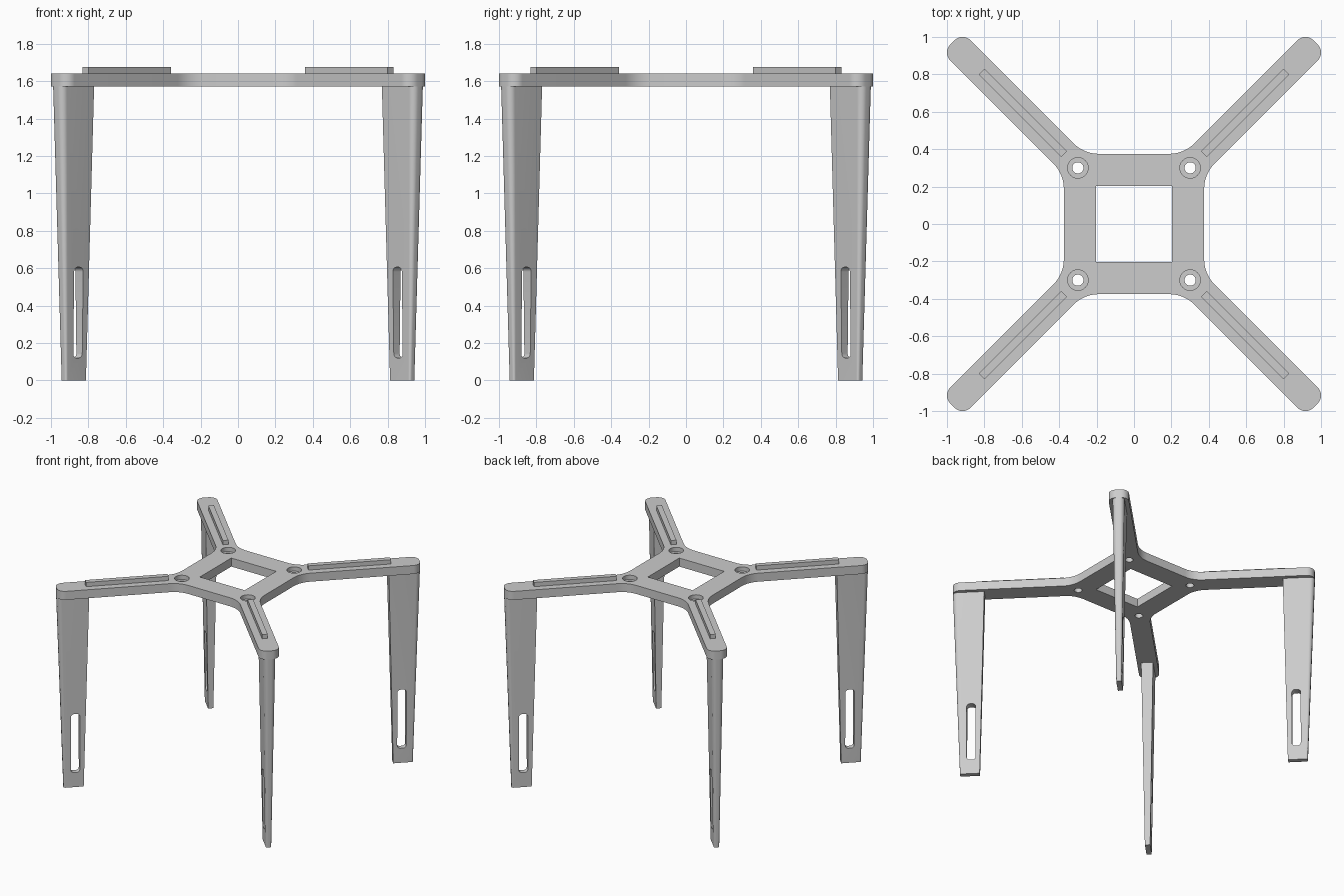
import bpy, bmesh, math
from mathutils import Vector, Matrix

if "Cube" in bpy.data.objects:
    bpy.data.objects.remove(bpy.data.objects["Cube"], do_unlink=True)

PLATE_LOW, PLATE_TOP = 1.57, 1.64
ARM_HALF, TIP = 0.0765, 1.373

grey = bpy.data.materials.new("plain grey")
grey.use_nodes = True
GREY = (0.604, 0.604, 0.604, 1)
grey.diffuse_color = GREY
grey.node_tree.nodes["Principled BSDF"].inputs["Base Color"].default_value = GREY


def rounded(corners, steps=8):
    """Closed outline from (x, y, radius) corners; zero radius stays sharp."""
    pts = [Vector((x, y, 0)) for x, y, r in corners]
    out = []
    for i, p in enumerate(pts):
        r = corners[i][2]
        if not r:
            out.append(p)
            continue
        a = (pts[i - 1] - p).normalized()
        b = (pts[(i + 1) % len(pts)] - p).normalized()
        half = a.angle(b) / 2
        centre = p + (a + b).normalized() * r / math.sin(half)
        start = (p + a * r / math.tan(half) - centre).normalized()
        end = (p + b * r / math.tan(half) - centre).normalized()
        out += [centre + start.slerp(end, k / steps) * r for k in range(steps + 1)]
    return out


def loft(name, low, high, z0, z1, matrix=Matrix()):
    """Solid between two outlines with equal point counts."""
    bm = bmesh.new()
    rings = [[bm.verts.new((p.x, p.y, z)) for p in loop]
             for loop, z in ((low, z0), (high, z1))]
    bm.faces.new(rings[0][::-1])
    bm.faces.new(rings[1])
    n = len(low)
    for i in range(n):
        j = (i + 1) % n
        bm.faces.new((rings[0][i], rings[0][j], rings[1][j], rings[1][i]))
    bm.transform(matrix)
    bmesh.ops.recalc_face_normals(bm, faces=bm.faces)
    mesh = bpy.data.meshes.new(name)
    bm.to_mesh(mesh)
    bm.free()
    mesh.materials.append(grey)
    obj = bpy.data.objects.new(name, mesh)
    bpy.context.collection.objects.link(obj)
    return obj


def select(obj):
    bpy.ops.object.select_all(action="DESELECT")
    obj.select_set(True)
    bpy.context.view_layer.objects.active = obj


def cut(obj, cutter):
    select(obj)
    mod = obj.modifiers.new("cut", "BOOLEAN")
    mod.operation, mod.solver, mod.object = "DIFFERENCE", "EXACT", cutter
    bpy.ops.object.modifier_apply(modifier=mod.name)
    bpy.data.objects.remove(cutter, do_unlink=True)


def smooth(obj):
    select(obj)
    bpy.ops.object.shade_smooth_by_angle(angle=math.radians(30))


def rect(x0, x1, half, r0=0, r1=0):
    return rounded([(x0, -half, r0), (x1, -half, r1), (x1, half, r1), (x0, half, r0)])


def circle(x, y, r, n=32):
    return [Vector((x + r * math.cos(k * math.tau / n),
                    y + r * math.sin(k * math.tau / n), 0)) for k in range(n)]


def turn(quarter):
    return Matrix.Rotation(math.pi / 4 + quarter * math.pi / 2, 4, "Z")


# Frame plate: four rounded arms blended into a square hub
arm = [(0.454, -ARM_HALF, 0.19), (TIP, -ARM_HALF, 0.06),
       (TIP, ARM_HALF, 0.06), (0.454, ARM_HALF, 0.19)]
corners = []
for q in range(4):
    for x, y, r in arm:
        p = turn(q) @ Vector((x, y, 0))
        corners.append((p.x, p.y, r))
outline = rounded(corners)
plate = loft("frame_plate", outline, outline, PLATE_LOW, PLATE_TOP)

# Square window and counterbored screw holes
window = rect(-0.204, 0.204, 0.204)
cut(plate, loft("window_cutter", window, window, 1.5, 1.7))
for sx in (-1, 1):
    for sy in (-1, 1):
        for r, z in ((0.055, 1.605), (0.03, 1.5)):
            ring = circle(sx * 0.3, sy * 0.3, r)
            cut(plate, loft("hole_cutter", ring, ring, z, 1.7))
smooth(plate)

# Tapered leg, rounded on its outer edge, with an upright slot
leg = loft("leg", rect(1.17, 1.32, 0.02, 0, 0.012),
           rect(1.133, TIP, 0.045, 0, 0.035), 0, PLATE_LOW)
slot = rounded([(1.2, 0.12, 0.025), (1.268, 0.12, 0.025),
                (1.268, 0.605, 0.025), (1.2, 0.605, 0.025)])
upright = Matrix.Rotation(math.pi / 2, 4, "X")
cut(leg, loft("slot_cutter", slot, slot, -0.2, 0.2, upright))
smooth(leg)

# Grip rail on top of an arm
bar = rect(0.529, 1.153, 0.021)
rail = loft("top_rail", bar, bar, PLATE_TOP, 1.675)

# Repeat leg and rail around the frame
for part in (leg, rail):
    part.matrix_world = turn(0)
    for q in (1, 2, 3):
        twin = part.copy()
        bpy.context.collection.objects.link(twin)
        twin.matrix_world = turn(q)
